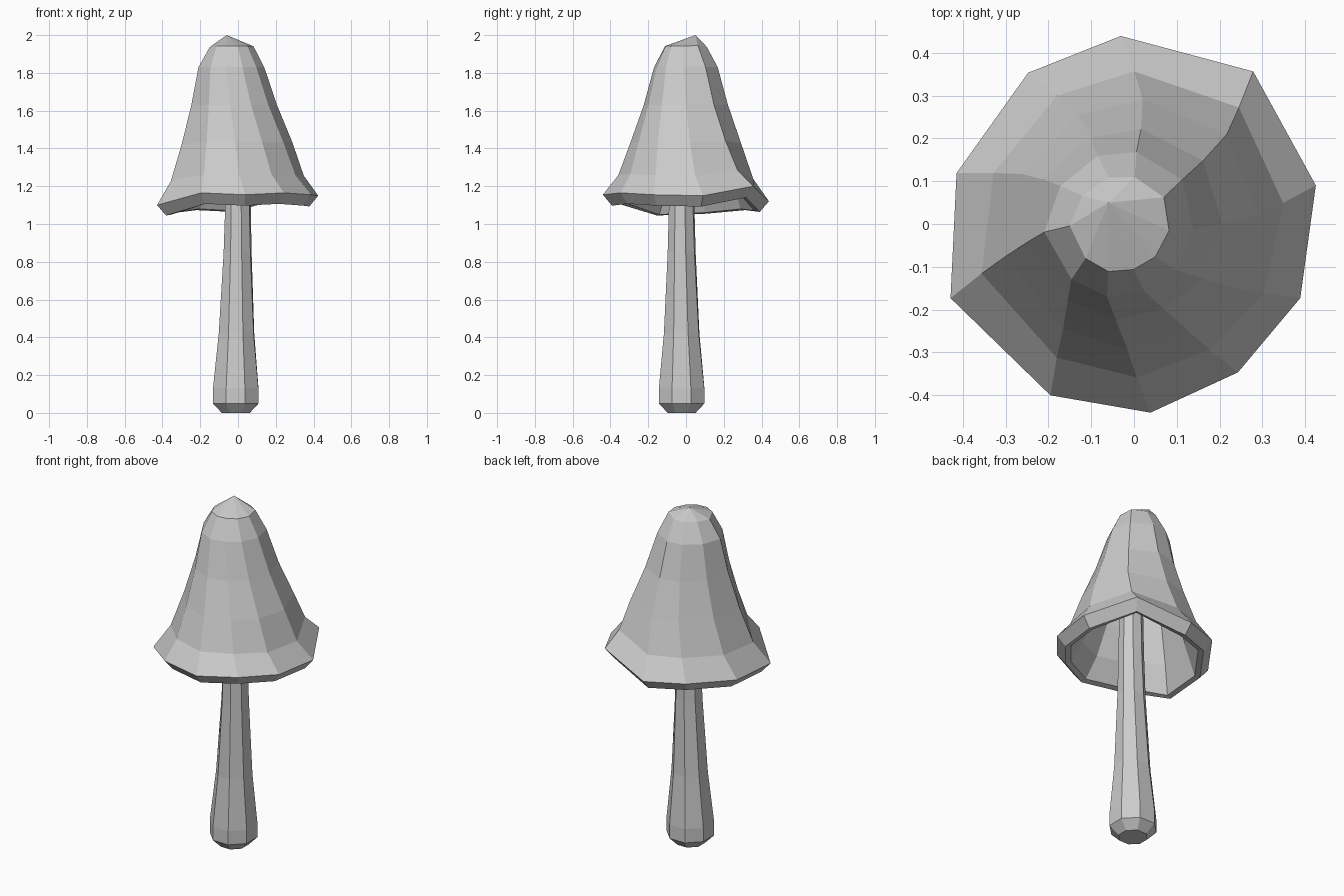
import bpy
from math import cos, sin, radians

cube = bpy.data.objects.get("Cube")
if cube:
    bpy.data.objects.remove(cube, do_unlink=True)

grey = bpy.data.materials.new("plain grey")
grey.use_nodes = True
tone = (0.6, 0.6, 0.6, 1)
grey.diffuse_color = tone
grey.node_tree.nodes["Principled BSDF"].inputs["Base Color"].default_value = tone


def ring(count, radius, z, cx=0, cy=0, turn=0):
    """Regular ring of points."""
    angles = [radians(turn + 360 * i / count) for i in range(count)]
    return [(cx + radius * cos(a), cy + radius * sin(a), z) for a in angles]


def loft(name, rings, start=None, end=None):
    """Skin a stack of rings, closing each end with a face or a fan to a point."""
    n = len(rings[0])
    verts = [p for r in rings for p in r]
    faces = []
    for k in range(len(rings) - 1):
        for i in range(n):
            j = (i + 1) % n
            faces.append((k * n + i, k * n + j, (k + 1) * n + j, (k + 1) * n + i))
    last = (len(rings) - 1) * n
    for base, tip, flip in ((0, start, True), (last, end, False)):
        loop = [base + i for i in range(n)]
        if tip:
            verts.append(tip)
            tris = [(loop[i], loop[(i + 1) % n], len(verts) - 1) for i in range(n)]
            faces += [t[::-1] for t in tris] if flip else tris
        else:
            faces.append(tuple(loop[::-1] if flip else loop))
    mesh = bpy.data.meshes.new(name)
    mesh.from_pydata(verts, [], faces)
    mesh.materials.append(grey)
    obj = bpy.data.objects.new(name, mesh)
    bpy.context.collection.objects.link(obj)
    return obj


# Stem: tapered octagon with a chamfered foot, straightening and twisting upwards
stem_profile = [(0.08, 0, -0.012, 22), (0.13, 0.05, -0.012, 22), (0.13, 0.13, -0.012, 22),
                (0.1, 0.42, -0.008, 20), (0.077, 0.85, -0.002, 16),
                (0.069, 1.12, 0, 14), (0.06, 1.6, 0, 14)]
loft("stem", [ring(8, r, z, cx, -0.023, t) for r, z, cx, t in stem_profile])

# Cap: wavy rim as (angle, radius, height), counter-clockwise
rim = [(12, 0.434, 1.15), (52, 0.452, 1.2), (94, 0.44, 1.12), (125, 0.431, 1.13),
       (164, 0.431, 1.11), (202, 0.462, 1.1), (244, 0.445, 1.165), (275, 0.442, 1.155),
       (305, 0.423, 1.165), (336, 0.425, 1.155)]


def cap_ring(scale, z, wave, cx=0, turn=0):
    """Rim outline scaled and lifted, keeping part of its waviness."""
    points = []
    for angle, r, rim_z in rim:
        a = radians(angle + turn)
        points.append((cx + scale * r * cos(a), scale * r * sin(a),
                       z + wave * (rim_z - 1.14)))
    return points


cap_rings = [
    cap_ring(0.38, 1.6, 0, -0.01, -12),          # hollow inside
    cap_ring(0.54, 1.4, 0.2, 0, -8),
    cap_ring(0.68, 1.22, 0.6, 0, -4),
    cap_ring(0.82, 1.09, 1),                     # lip underside
    cap_ring(0.89, 1.083, 0.95),
    cap_ring(1, 1.14, 1),                        # outer lip
    cap_ring(0.81, 1.25, 0.6, 0, -4),            # bell
    cap_ring(0.665, 1.43, 0.2, 0, -8),
    cap_ring(0.51, 1.63, 0, -0.015, -12),
    cap_ring(0.39, 1.83, 0, -0.03, -16),
    cap_ring(0.26, 1.94, 0.1, -0.03, -20),
]
loft("cap", cap_rings, start=(-0.01, -0.01, 1.72), end=(-0.06, 0.05, 2))
